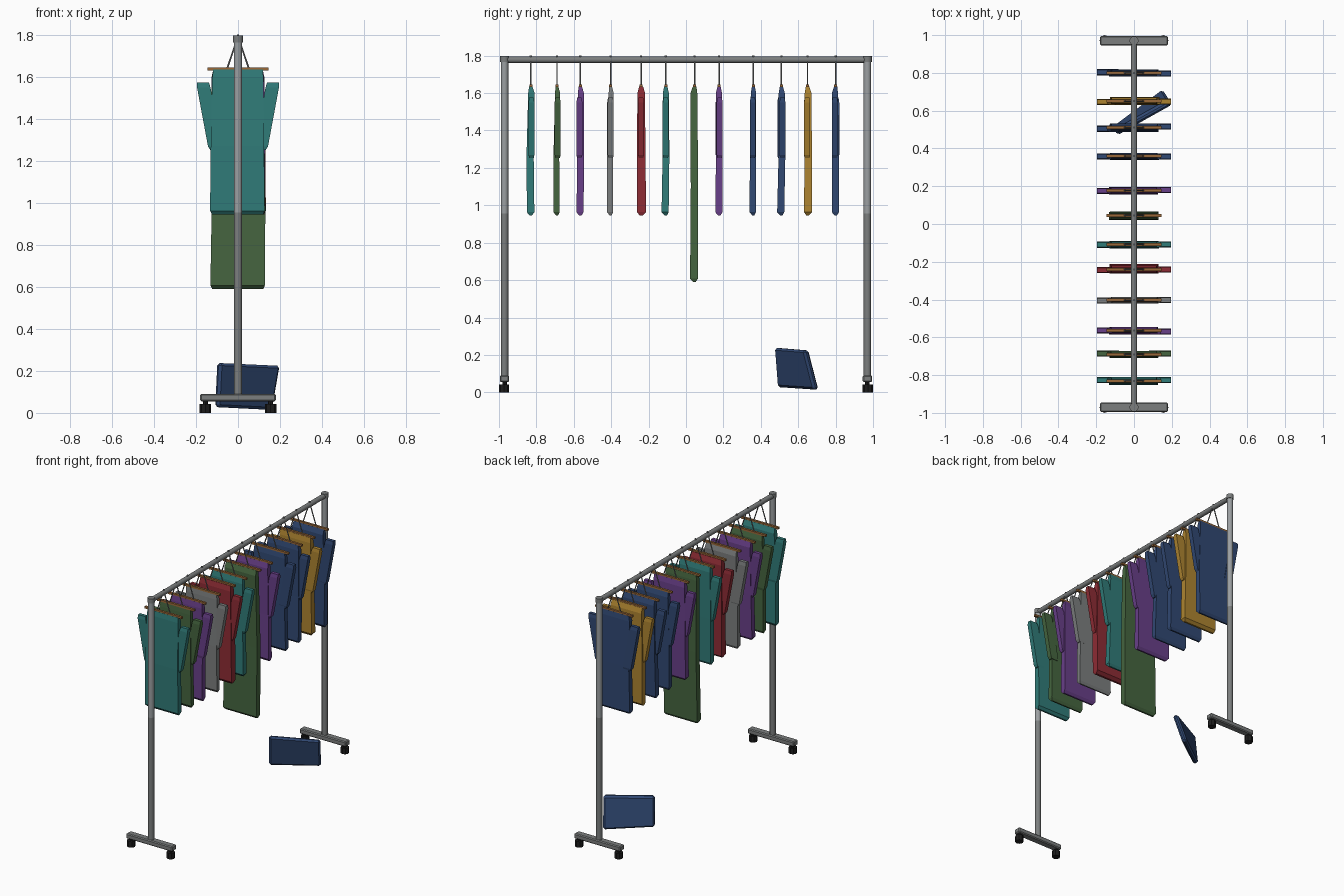
import bpy, bmesh, math, random
from mathutils import Vector, Matrix

random.seed(4)
if "Cube" in bpy.data.objects:
    bpy.data.objects.remove(bpy.data.objects["Cube"], do_unlink=True)


def material(name, rgb):
    m = bpy.data.materials.new(name)
    m.use_nodes = True
    m.diffuse_color = (*rgb, 1)
    m.node_tree.nodes["Principled BSDF"].inputs["Base Color"].default_value = (*rgb, 1)
    return m


MATS = {n: material(n, c) for n, c in {
    "teal": (0.03, 0.2, 0.19), "green": (0.06, 0.13, 0.05),
    "purple": (0.14, 0.05, 0.25), "steel": (0.2, 0.21, 0.21),
    "red": (0.27, 0.025, 0.035), "blue": (0.03, 0.065, 0.17),
    "yellow": (0.42, 0.23, 0.03), "wood": (0.32, 0.14, 0.04),
    "pale steel": (0.33, 0.35, 0.36), "black": (0.012, 0.012, 0.012)}.items()}


def finish(bm, name, mat, smooth=False):
    bmesh.ops.recalc_face_normals(bm, faces=bm.faces)
    me = bpy.data.meshes.new(name)
    bm.to_mesh(me)
    bm.free()
    me.materials.append(MATS[mat])
    ob = bpy.data.objects.new(name, me)
    bpy.context.scene.collection.objects.link(ob)
    if smooth:
        bpy.ops.object.select_all(action='DESELECT')
        ob.select_set(True)
        bpy.context.view_layer.objects.active = ob
        bpy.ops.object.shade_smooth_by_angle(angle=math.radians(40))
    return ob


def tube(name, a, b, r, mat, sides=12):
    a, b = Vector(a), Vector(b)
    d = b - a
    bm = bmesh.new()
    place = Matrix.Translation((a + b) / 2) @ d.to_track_quat('Z', 'Y').to_matrix().to_4x4()
    bmesh.ops.create_cone(bm, cap_ends=True, segments=sides, radius1=r, radius2=r,
                          depth=d.length, matrix=place)
    return finish(bm, name, mat, sides > 8)


def box(name, center, size, mat, bevel=0):
    bm = bmesh.new()
    bmesh.ops.create_cube(bm, size=1, matrix=Matrix.Translation(center) @ Matrix.Diagonal((*size, 1)))
    if bevel:
        bmesh.ops.bevel(bm, geom=bm.edges[:], offset=bevel, segments=1, affect='EDGES')
    return finish(bm, name, mat)


def loft(name, rings, mat):
    """Cloth panel from (x, y, z, half width, half thickness) sections."""
    bm = bmesh.new()
    loops = [[bm.verts.new((x + sx * w, y + sy * t, z))
              for sx, sy in ((-1, -1), (1, -1), (1, 1), (-1, 1))]
             for x, y, z, w, t in rings]
    for lo, hi in zip(loops, loops[1:]):
        for i in range(4):
            bm.faces.new((lo[i], lo[i - 1], hi[i - 1], hi[i]))
    bm.faces.new(loops[0])
    bm.faces.new(loops[-1])
    return finish(bm, name, mat)


def wobble(amount=0.004):
    return random.uniform(-amount, amount)


# Frame: posts, feet, casters and rail
for end, s in (("front", -1), ("back", 1)):
    y = s * 0.97
    tube(f"{end}_lower_post", (0, y, 0.06), (0, y, 0.955), 0.02, "steel")
    tube(f"{end}_upper_post", (0, y, 0.955), (0, y, 1.785), 0.02, "pale steel")
    tube(f"{end}_post_joint", (0, y, 1.765), (0, y, 1.797), 0.024, "steel")
    box(f"{end}_foot", (0, y, 0.073), (0.36, 0.05, 0.036), "steel", 0.006)
    for side, x in (("left", 0.155), ("right", -0.155)):
        tube(f"{end}_{side}_caster", (x, s * 0.9725, 0), (x, s * 0.9725, 0.042), 0.0275, "black", 8)
        tube(f"{end}_{side}_caster_stem", (x, y, 0.04), (x, y, 0.06), 0.012, "black", 8)
tube("hanging_rail", (0, -0.97, 1.778), (0, 0.97, 1.778), 0.017, "steel")


def hanger(tag, y):
    box(f"{tag}_hanger_bar", (0, y, 1.639), (0.29, 0.016, 0.014), "wood")
    for side, s in (("left", 1), ("right", -1)):
        tube(f"{tag}_hanger_{side}_wire", (s * 0.052, y, 1.64), (s * 0.006, y, 1.775), 0.004, "steel", 6)
    tube(f"{tag}_hanger_hook", (0, y, 1.765), (0, y, 1.802), 0.006, "steel", 6)


def garment(tag, y, mat, thick, bottom=0.945, sleeves=True):
    hanger(tag, y)
    mid = (1.6 + bottom) / 2
    loft(f"{tag}_body", [
        (wobble(), y, bottom, 0.122, thick * 0.3),
        (wobble(), y + wobble(), bottom + 0.018, 0.13, thick),
        (wobble(), y + wobble(), mid, 0.127, thick * 0.95),
        (wobble(), y + wobble(), 1.6, 0.122, thick * 0.85),
        (0, y, 1.635, 0.118, thick * 0.45)], mat)
    if not sleeves:
        return
    # Sleeves flare outwards towards the shoulder
    for side, s in (("left", 1), ("right", -1)):
        dy = y + wobble(0.006)
        loft(f"{tag}_{side}_sleeve", [
            (s * 0.105, dy, 1.252, 0.027, 0.012),
            (s * 0.112, dy, 1.27, 0.031, 0.016),
            (s * 0.163, dy, 1.55, 0.032, 0.016),
            (s * 0.167, dy, 1.575, 0.028, 0.012)], mat)


# Garments in order from front to back
row = [("teal", -0.83, 0.02), ("green", -0.69, 0.016), ("purple", -0.565, 0.019),
       ("steel", -0.403, 0.016), ("red", -0.24, 0.024), ("teal", -0.108, 0.019),
       ("purple", 0.177, 0.019), ("blue", 0.36, 0.017), ("blue", 0.51, 0.019),
       ("yellow", 0.65, 0.021), ("blue", 0.8, 0.019)]
for i, (mat, y, thick) in enumerate(row, 1):
    garment(f"shirt_{i}", y, mat, thick)
garment("long_dress", 0.046, "green", 0.021, 0.59, False)

# Fallen shirt: a leaning, slightly twisted slab near the back foot
bm = bmesh.new()
bmesh.ops.create_cube(bm, size=1, matrix=Matrix.Diagonal((0.33, 0.035, 0.21, 1)))
bmesh.ops.bevel(bm, geom=bm.edges[:], offset=0.012, segments=1, affect='EDGES')
for v in bm.verts:
    lean = 0.2 + v.co.x * 0.7
    v.co.y -= v.co.z * lean
    v.co.z -= v.co.x * 0.04
bmesh.ops.transform(bm, verts=bm.verts, matrix=Matrix.Translation((0.038, 0.582, 0.126))
                    @ Matrix.Rotation(math.radians(33), 4, 'Z'))
finish(bm, "fallen_shirt", "blue")
